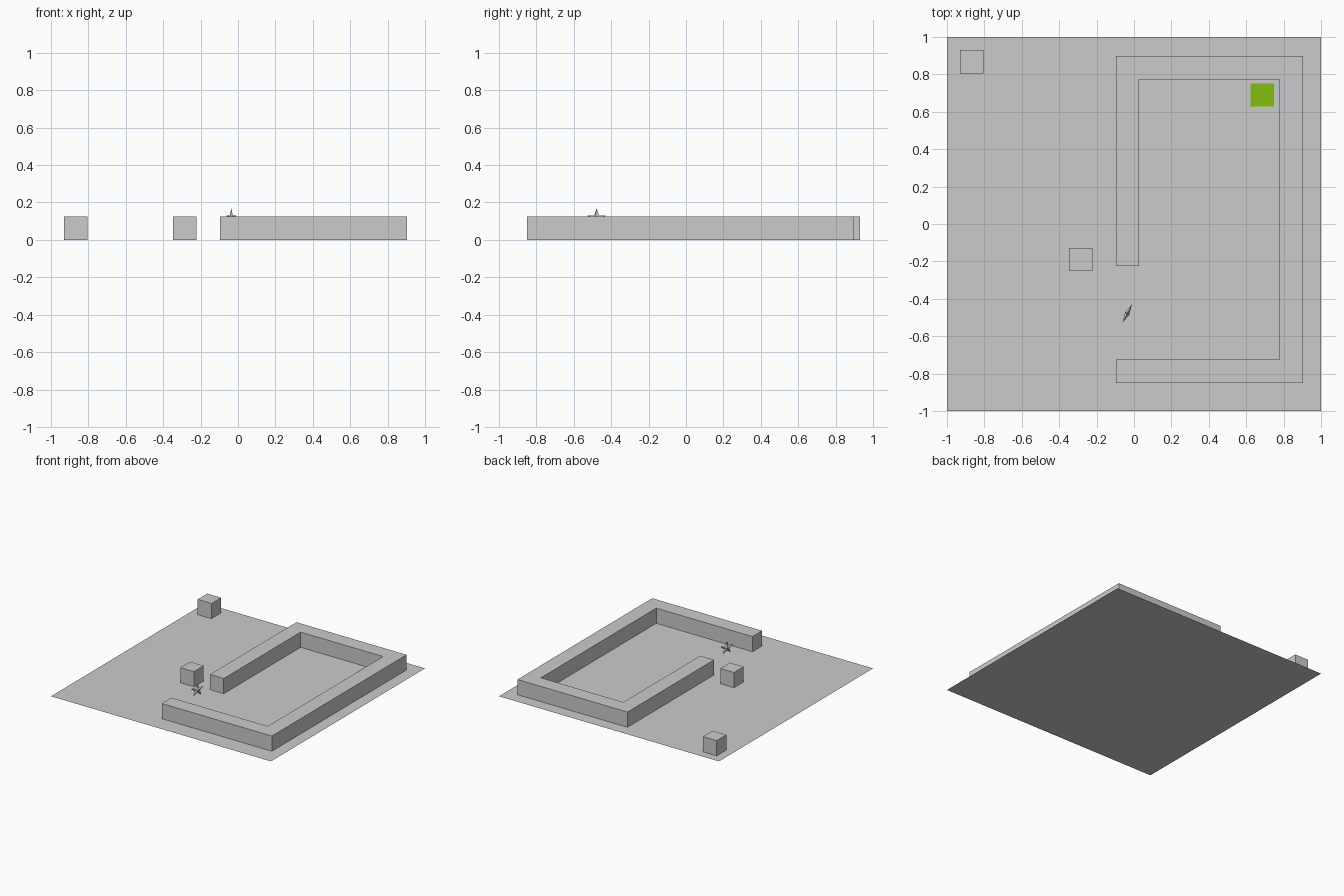
import bpy, bmesh, math
from mathutils import Vector, Matrix

if "Cube" in bpy.data.objects:
    bpy.data.objects.remove(bpy.data.objects["Cube"])

H = 0.125  # wall height, wall thickness and block size


def mesh_object(name, bm):
    bmesh.ops.recalc_face_normals(bm, faces=bm.faces)
    me = bpy.data.meshes.new(name)
    bm.to_mesh(me)
    bm.free()
    ob = bpy.data.objects.new(name, me)
    bpy.context.collection.objects.link(ob)
    return ob


def plane(name, size, location):
    bpy.ops.mesh.primitive_plane_add(size=size, location=location)
    bpy.context.object.name = name
    return bpy.context.object


def block(name, x, y):
    bpy.ops.mesh.primitive_cube_add(size=H, location=(x, y, H / 2))
    bpy.context.object.name = name


# floor and goal marker
plane("floor", 2, (0, 0, 0))
goal = plane("goal_tile", H, (0.685, 0.69, 0.003))
mat = bpy.data.materials.new("green")
mat.diffuse_color = (0.23, 0.52, 0.005, 1)
mat.use_nodes = True
mat.node_tree.nodes["Principled BSDF"].inputs["Base Color"].default_value = mat.diffuse_color
goal.data.materials.append(mat)

# loose blocks
block("corner_block", -0.868, 0.868)
block("middle_block", -0.285, -0.19)

# open-sided wall enclosure, extruded from its plan outline
x0, x1, y0, y1 = -0.097, 0.903, -0.85, 0.898
gap = -0.225
outline = [(x0, gap), (x0, y1), (x1, y1), (x1, y0), (x0, y0), (x0, y0 + H),
           (x1 - H, y0 + H), (x1 - H, y1 - H), (x0 + H, y1 - H), (x0 + H, gap)]
bm = bmesh.new()
base = bm.faces.new([bm.verts.new((x, y, 0)) for x, y in outline])
ext = bmesh.ops.extrude_face_region(bm, geom=[base], use_keep_orig=True)
bmesh.ops.translate(bm, vec=(0, 0, H),
                    verts=[g for g in ext["geom"] if isinstance(g, bmesh.types.BMVert)])
mesh_object("enclosure_wall", bm)

# upright five-pointed star, raised at the centre on both faces
bm = bmesh.new()
R, r, depth = 0.057, 0.024, 0.013
rim = []
for i in range(10):
    a = math.pi / 2 + i * math.pi / 5
    rad = R if i % 2 == 0 else r
    rim.append(bm.verts.new((rad * math.cos(a), 0, rad * math.sin(a))))
for d in (-depth, depth):
    hub = bm.verts.new((0, d, 0))
    for i in range(10):
        bm.faces.new((hub, rim[i], rim[(i + 1) % 10]))
star = mesh_object("star", bm)
star.location = (-0.036, -0.478, 0.112)
star.rotation_euler = (0, 0, math.radians(63))
